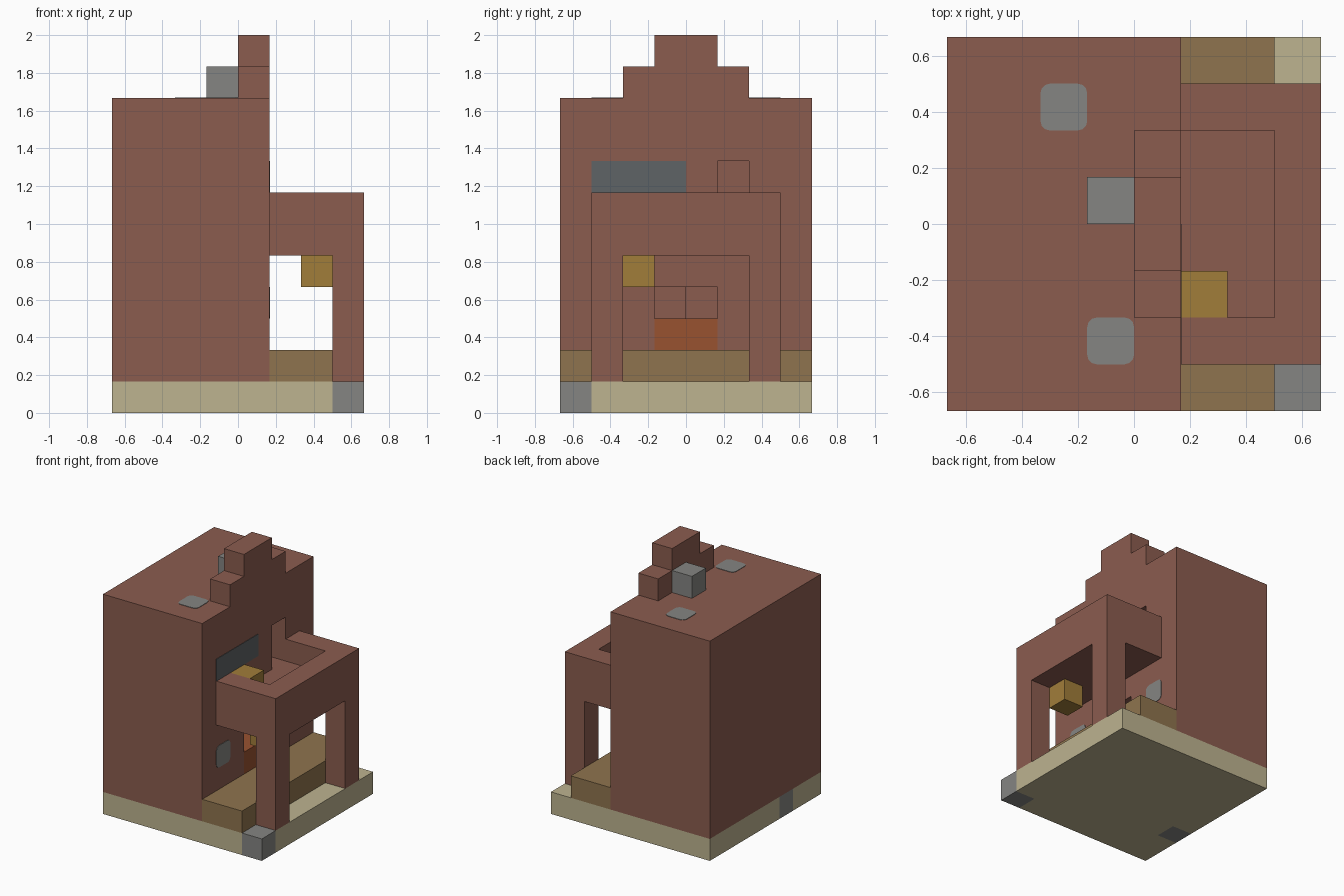
import bpy, bmesh
from mathutils import Vector

cube = bpy.data.objects.get("Cube")
if cube:
    bpy.data.objects.remove(cube, do_unlink=True)

U = 1 / 6  # one block of the building grid


def material(name, rgb):
    linear = [((c / 255 + 0.055) / 1.055) ** 2.4 for c in rgb] + [1]
    m = bpy.data.materials.new(name)
    m.use_nodes = True
    m.diffuse_color = linear
    m.node_tree.nodes["Principled BSDF"].inputs["Base Color"].default_value = linear
    return m


BRICK = material("brick_brown", (139, 92, 79))
CREAM = material("cream_stone", (189, 179, 144))
WOOD = material("deck_wood", (143, 116, 78))
GOLD = material("lamp_gold", (161, 125, 58))
GREY = material("stone_grey", (133, 133, 130))
GLASS = material("window_slate", (95, 100, 102))
ORANGE = material("door_orange", (153, 82, 48))


def box(name, x, y, z, mat=None, round_axis=None):
    """Box from grid ranges; corners rounded around one axis if asked."""
    lo, hi = [Vector(p) * U for p in zip(x, y, z)]
    bm = bmesh.new()
    bmesh.ops.create_cube(bm, size=1)
    for v in bm.verts:
        v.co = [(lo[i] + hi[i]) / 2 + v.co[i] * (hi[i] - lo[i]) for i in range(3)]
    if round_axis is not None:
        others = [i for i in range(3) if i != round_axis]
        edges = [e for e in bm.edges
                 if all(abs(e.verts[0].co[i] - e.verts[1].co[i]) < 1e-6 for i in others)]
        bmesh.ops.bevel(bm, geom=edges, offset=0.2 * U, segments=3,
                        profile=0.5, affect='EDGES')
    mesh = bpy.data.meshes.new(name)
    bm.to_mesh(mesh)
    bm.free()
    if mat:
        mesh.materials.append(mat)
    ob = bpy.data.objects.new(name, mesh)
    bpy.context.collection.objects.link(ob)
    return ob


def cut(ob, x, y, z):
    """Carve a box-shaped opening and discard the cutter."""
    cutter = box("cutter", x, y, z)
    cutter.hide_render = True
    mod = ob.modifiers.new("opening", 'BOOLEAN')
    mod.operation = 'DIFFERENCE'
    mod.solver = 'EXACT'
    mod.object = cutter
    bpy.context.view_layer.objects.active = ob
    bpy.ops.object.modifier_apply(modifier=mod.name)
    bpy.data.objects.remove(cutter, do_unlink=True)


# Foundation with two grey blocks set into it
base = box("foundation", (-4, 4), (-4, 4), (0, 1), CREAM)
cut(base, (3, 5), (-5, -3), (-1, 2))
cut(base, (-5, -3), (-2, -1), (-1, 2))
box("corner_stone", (3, 4), (-4, -3), (0, 1), GREY)
box("side_stone", (-4, -3), (-2, -1), (0, 1), GREY)

# Main block with balcony doorway and entrance openings
house = box("house_body", (-4, 1), (-4, 4), (1, 10), BRICK)
cut(house, (0, 2), (1, 2), (6, 8))
cut(house, (0, 2), (-1, 0), (2, 4))
cut(house, (-1, 2), (0, 1), (2, 4))
box("entrance_door_right", (0, 1), (-1, 0), (2, 3), ORANGE)
box("entrance_door_left", (-1, 1), (0, 1), (2, 3), ORANGE)

# Stepped gable and chimney
box("gable_lower", (0, 1), (-2, 2), (10, 11), BRICK)
box("gable_upper", (0, 1), (-1, 1), (11, 12), BRICK)
box("chimney", (-1, 0), (0, 1), (10, 11), GREY)

# Porch: sunken balcony roof on two posts
porch = box("porch", (1, 4), (-3, 3), (1, 7), BRICK)
cut(porch, (0, 3), (-2, 2), (6, 8))
cut(porch, (0, 3), (-4, 4), (0, 5))
cut(porch, (2, 5), (-2, 2), (0, 5))
box("porch_deck", (1, 3), (-4, 4), (1, 2), WOOD)
box("hanging_lamp", (2, 3), (-2, -1), (4, 5), GOLD)
box("balcony_lamp", (1, 2), (-2, -1), (6, 7), GOLD)

# Thin inlaid panels
T = 0.02
box("upper_window", (1, 1 + T), (-3, 0), (7, 8), GLASS)
for side, y in (("right", -3), ("left", 2)):
    box("porch_window_" + side, (1, 1 + T), (y, y + 1), (3, 4), GREY, 0)
for side, x, y in (("front", -1, -3), ("back", -2, 2)):
    box("roof_hatch_" + side, (x, x + 1), (y, y + 1), (10, 10 + T), GREY, 2)
